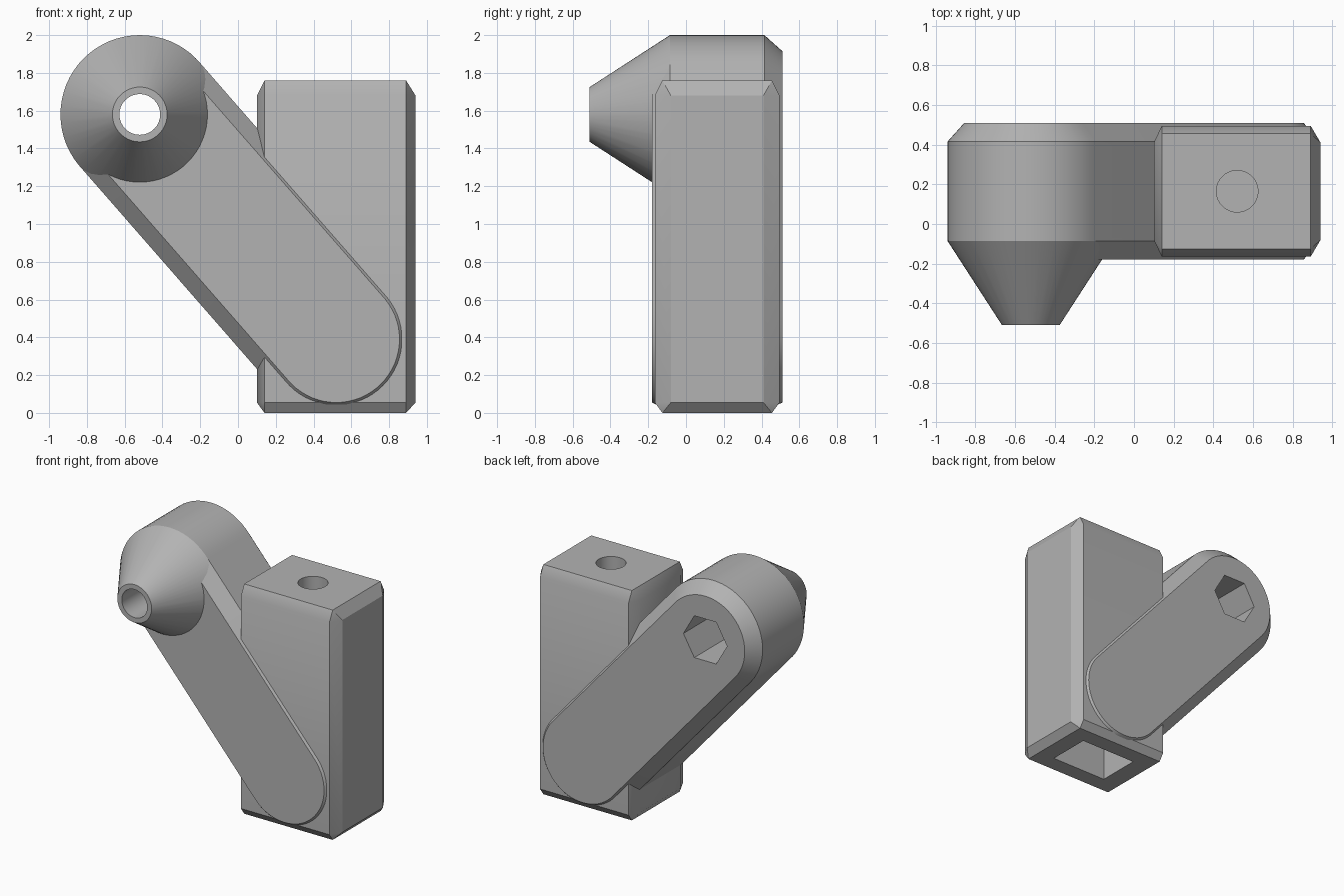
import bpy, bmesh, math

old = bpy.data.objects.get("Cube")
if old:
    bpy.data.objects.remove(old)

grey = bpy.data.materials.new("plain grey")
grey.use_nodes = True
grey.diffuse_color = (0.45, 0.45, 0.45, 1)
grey.node_tree.nodes["Principled BSDF"].inputs["Base Color"].default_value = grey.diffuse_color

HEAD = (-0.52, 1.58)   # pivot centres in x, z
FOOT = (0.52, 0.39)


def hull(name, points):
    """Convex solid around a cloud of points."""
    bm = bmesh.new()
    for p in points:
        bm.verts.new(p)
    res = bmesh.ops.convex_hull(bm, input=bm.verts)
    loose = [v for v in res["geom_interior"] if isinstance(v, bmesh.types.BMVert)]
    bmesh.ops.delete(bm, geom=loose, context="VERTS")
    bmesh.ops.dissolve_limit(bm, angle_limit=0.002, verts=bm.verts, edges=bm.edges)
    bmesh.ops.recalc_face_normals(bm, faces=bm.faces)
    mesh = bpy.data.meshes.new(name)
    bm.to_mesh(mesh)
    bm.free()
    mesh.materials.append(grey)
    obj = bpy.data.objects.new(name, mesh)
    bpy.context.collection.objects.link(obj)
    return obj


def box(x0, x1, y0, y1, z0, z1):
    return [(x, y, z) for x in (x0, x1) for y in (y0, y1) for z in (z0, z1)]


def ring(centre, r, y, n=64):
    """Circle facing the front."""
    turn = [2 * math.pi * i / n for i in range(n)]
    return [(centre[0] + r * math.cos(a), y, centre[1] + r * math.sin(a)) for a in turn]


def prism(name, centre, r, y0, y1, n):
    obj = hull(name, ring(centre, r, y0, n) + ring(centre, r, y1, n))
    obj.hide_render = True
    return obj


def finish(obj, cutters):
    """Cut the openings, then shade smooth with sharp edges kept."""
    bpy.ops.object.select_all(action="DESELECT")
    bpy.context.view_layer.objects.active = obj
    obj.select_set(True)
    for c in cutters:
        mod = obj.modifiers.new("cut", "BOOLEAN")
        mod.operation = "DIFFERENCE"
        mod.solver = "EXACT"
        mod.object = c
        bpy.ops.object.modifier_apply(modifier=mod.name)
    bpy.ops.object.shade_smooth_by_angle(angle=math.radians(30))


# Upright post with chamfered edges
post = hull("post",
            box(0.14, 0.89, -0.165, 0.495, 0.055, 1.68)
            + box(0.10, 0.94, -0.08, 0.41, 0.055, 1.68)
            + box(0.14, 0.89, -0.125, 0.455, 0, 1.76))

# Slanted arm: rounded ends, chamfered on both faces, foot kept inside the post
arm_points = []
for r, y in ((0.335, -0.18), (0.42, -0.085), (0.42, 0.415), (0.335, 0.51)):
    arm_points += ring(HEAD, r, y)
    arm_points += [(min(x, 0.93), y, max(z, 0.01)) for x, y, z in ring(FOOT, r, y)]
arm = hull("arm", arm_points)

# Cone on the arm head
cone = hull("cone", ring(HEAD, 0.42, -0.085) + ring(HEAD, 0.145, -0.51))

# Openings: bolt bore, hexagonal socket, top hole, hollow base
bore = prism("bore_cutter", HEAD, 0.108, -0.7, 0.7, 32)
socket = prism("socket_cutter", HEAD, 0.185, 0.06, 0.7, 6)
cavity = hull("cavity_cutter", box(0.285, 0.755, 0, 0.33, -0.2, 1.3))
top_hole = hull("top_hole_cutter",
                [(x, z + 0.165, h) for x, _, z in ring((0.52, 0), 0.105, 0, 32)
                 for h in (1.45, 1.9)])

finish(post, [cavity, top_hole])
finish(arm, [cavity, bore, socket])
finish(cone, [bore])

for cutter in (bore, socket, cavity, top_hole):
    bpy.data.objects.remove(cutter)
